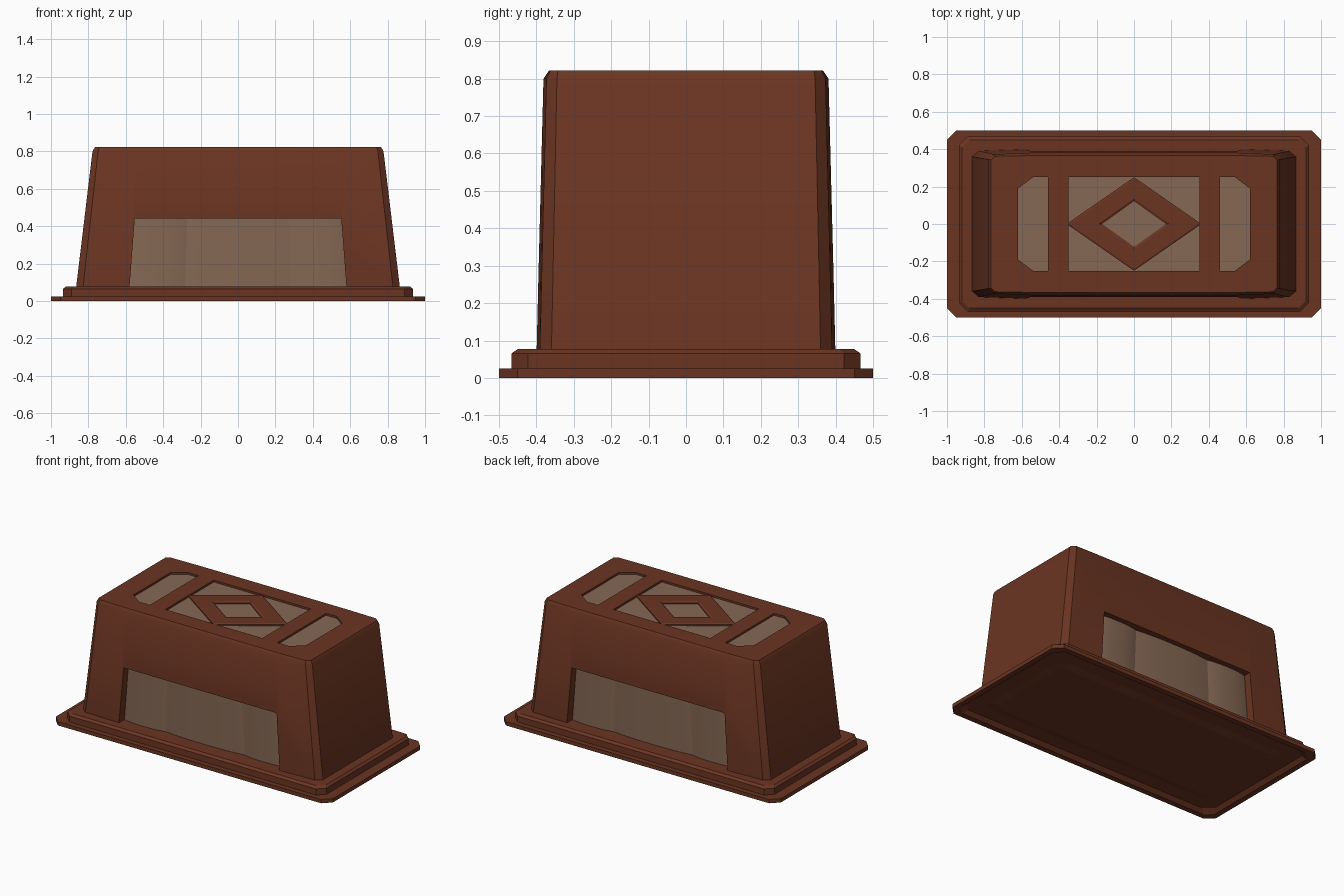
import bpy, bmesh, math

if "Cube" in bpy.data.objects:
    bpy.data.objects.remove(bpy.data.objects["Cube"])


def material(name, rgb):
    m = bpy.data.materials.new(name)
    m.diffuse_color = (*rgb, 1)
    m.use_nodes = True
    m.node_tree.nodes["Principled BSDF"].inputs["Base Color"].default_value = m.diffuse_color
    return m


brown = material("dark_brown", (0.145, 0.035, 0.016))
tan = material("dusty_tan", (0.235, 0.138, 0.09))


def loft(name, rings, mat, caps=True, loop=False, smooth=False):
    """Skin a list of equal-length point rings into one closed solid."""
    bm = bmesh.new()
    vs = [[bm.verts.new(p) for p in r] for r in rings]
    n = len(rings[0])
    pairs = list(zip(vs, vs[1:])) + ([(vs[-1], vs[0])] if loop else [])
    for a, b in pairs:
        for i in range(n):
            j = (i + 1) % n
            bm.faces.new((a[i], a[j], b[j], b[i]))
    if caps and not loop:
        bm.faces.new(vs[0][::-1])
        bm.faces.new(vs[-1])
    bmesh.ops.recalc_face_normals(bm, faces=bm.faces)
    me = bpy.data.meshes.new(name)
    bm.to_mesh(me)
    bm.free()
    ob = bpy.data.objects.new(name, me)
    bpy.context.collection.objects.link(ob)
    me.materials.append(mat)
    if smooth:
        bpy.ops.object.select_all(action='DESELECT')
        ob.select_set(True)
        bpy.context.view_layer.objects.active = ob
        bpy.ops.object.shade_smooth_by_angle(angle=math.radians(30))
    return ob


def mirror4(quarter, z):
    """Mirror a first-quadrant outline (from +x towards +y) into a full ring."""
    q = quarter
    return ([(x, y, z) for x, y in q] + [(-x, y, z) for x, y in q[::-1]]
            + [(-x, -y, z) for x, y in q] + [(x, -y, z) for x, y in q[::-1]])


def octagon(hx, hy, c, z):
    return mirror4([(hx, hy - c), (hx - c, hy)], z)


# stepped base; underside has a raised border groove around a lower middle
loft("base", [octagon(.80, .30, .04, .010), octagon(.85, .35, .04, .022),
              octagon(.94, .44, .05, .022), octagon(.965, .465, .05, 0),
              octagon(1, .5, .05, 0), octagon(1, .5, .05, .025),
              octagon(.935, .467, .045, .025), octagon(.935, .467, .045, .065),
              octagon(.92, .45, .04, .077)], brown)

# tapered, slightly bowed body
body = loft("body", [
    mirror4([(.867, .36), (.83, .391), (.57, .40)], .06),
    mirror4([(.778, .345), (.748, .373), (.55, .381)], .80),
    mirror4([(.765, .342), (.742, .362), (.54, .366)], .822)], brown)

# cutters for side openings and top openings
FLOOR = .807
cutters = []
for s in (-1, 1):
    trap = [(-.582, .05), (.582, .05), (.552, .44), (-.552, .44)]
    cutters.append(loft("side_cutter", [[(x, s * y, z) for x, z in trap]
                                        for y in (.335, .6)], brown))
    end = [(.46, -.25), (.54, -.25), (.62, -.19), (.62, .19), (.54, .25), (.46, .25)]
    cutters.append(loft("end_cutter", [[(s * x, y, z) for x, y in end]
                                       for z in (FLOOR, .9)], brown))
mid = [(-.35, -.25), (.35, -.25), (.35, .25), (-.35, .25)]
cutters.append(loft("middle_cutter", [[(x, y, z) for x, y in mid]
                                      for z in (FLOOR, .9)], brown))
bpy.context.view_layer.objects.active = body
for c in cutters:
    mod = body.modifiers.new("cut", 'BOOLEAN')
    mod.operation, mod.object, mod.solver = 'DIFFERENCE', c, 'EXACT'
    bpy.ops.object.modifier_apply(modifier=mod.name)
    bpy.data.objects.remove(c, do_unlink=True)
bpy.ops.object.select_all(action='DESELECT')
body.select_set(True)
bpy.context.view_layer.objects.active = body
bpy.ops.object.shade_smooth_by_angle(angle=math.radians(30))

# gently bowed tan panels in the side openings
for s, side in ((-1, "front"), (1, "back")):
    for k, (x0, x1) in enumerate(((-.585, -.285), (-.285, .285), (.285, .585))):
        rings = []
        for i in range(13):
            t = i / 12
            x = x0 + (x1 - x0) * t
            y = .341 + .015 * (1 - abs(2 * t - 1) ** 2.5)
            # follow the tapered jambs at the outer ends
            xt = x * .552 / .582
            rings.append([(x, s * .33, .07), (x, s * y, .07),
                          (xt, s * y, .442), (xt, s * .33, .442)])
        loft(f"{side}_panel_{k}", rings, tan, smooth=True)

# tan plates on the floor of the top openings
for s, side in ((-1, "left"), (1, "right")):
    loft(f"{side}_top_plate", [[(s * x, y, z) for x, y in end]
                               for z in (FLOOR - .002, FLOOR + .002)], tan)
loft("middle_top_plate", [[(x, y, z) for x, y in mid]
                          for z in (FLOOR - .002, FLOOR + .002)], tan)


# diamond frame with bevelled inner and outer edges
def diamond(a, b, z):
    return [(a, 0, z), (0, b, z), (-a, 0, z), (0, -b, z)]


loft("diamond_frame", [diamond(.36, .25, FLOOR), diamond(.36, .25, .818),
                       diamond(.345, .24, .822), diamond(.19, .135, .822),
                       diamond(.17, .122, .815), diamond(.17, .122, FLOOR)],
     brown, loop=True)
